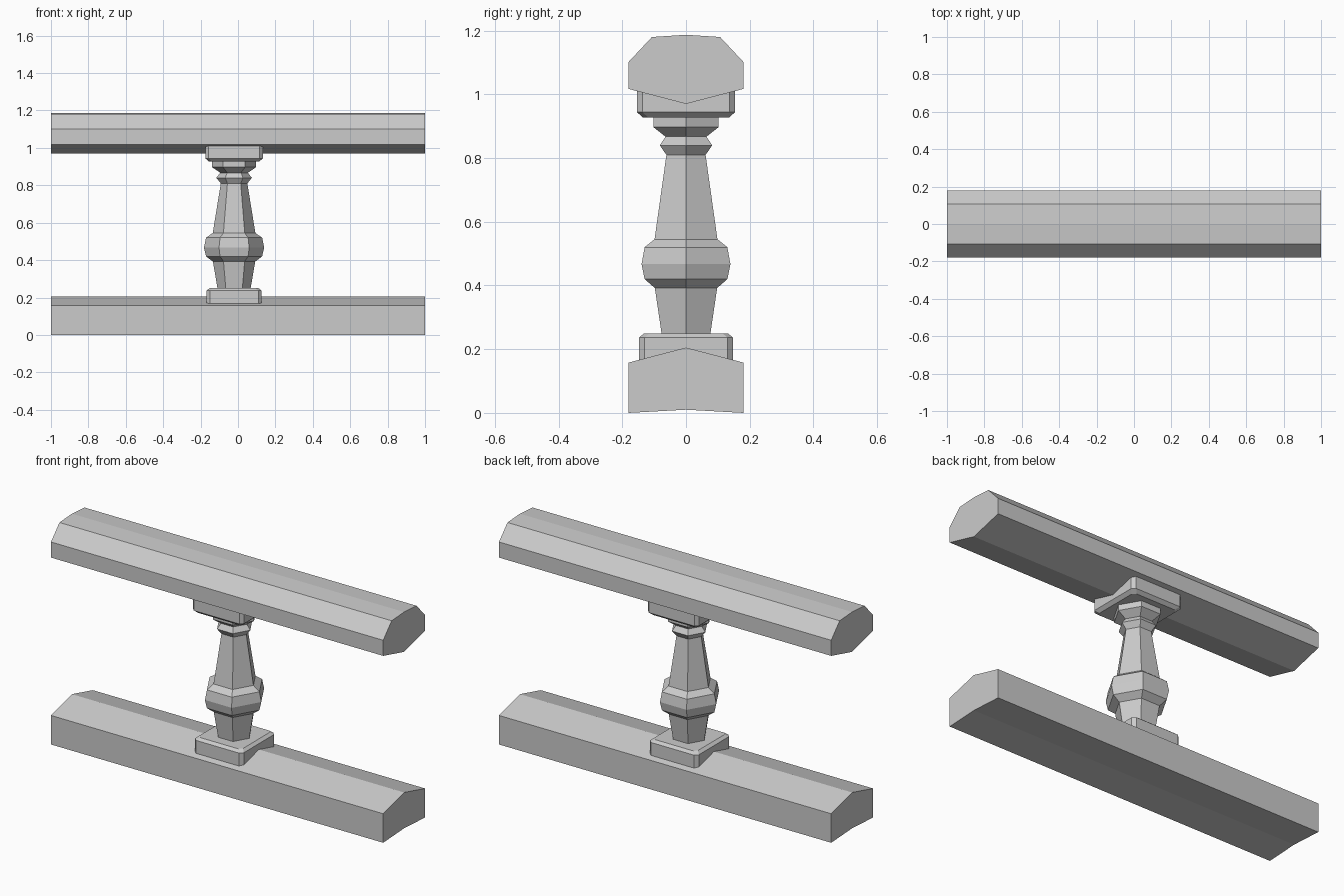
import bpy, bmesh, math

if "Cube" in bpy.data.objects:
    bpy.data.objects.remove(bpy.data.objects["Cube"])

stone = bpy.data.materials.new("grey stone")
stone.diffuse_color = (0.6, 0.6, 0.6, 1)
stone.use_nodes = True
stone.node_tree.nodes["Principled BSDF"].inputs["Base Color"].default_value = stone.diffuse_color
CX = -0.021  # baluster sits slightly off centre


def loft(name, rings):
    """Join equal-sized rings of points into a closed flat-shaded solid."""
    bm = bmesh.new()
    loops = [[bm.verts.new(p) for p in ring] for ring in rings]
    n = len(loops[0])
    for a, b in zip(loops, loops[1:]):
        for i in range(n):
            j = (i + 1) % n
            bm.faces.new((a[i], a[j], b[j], b[i]))
    bm.faces.new(loops[0][::-1])
    bm.faces.new(loops[-1])
    bmesh.ops.recalc_face_normals(bm, faces=bm.faces)
    me = bpy.data.meshes.new(name)
    bm.to_mesh(me)
    bm.free()
    me.materials.append(stone)
    ob = bpy.data.objects.new(name, me)
    bpy.context.collection.objects.link(ob)
    return ob


def rail(name, half):
    # half profile (y, z) from bottom centre to top centre, mirrored in y
    prof = half + [(-y, z) for y, z in half[-2:0:-1]]
    loft(name, [[(x, y, z) for y, z in prof] for x in (-1, 1)])


def turned(name, profile):
    # hexagonal turning with corners pointing along x; profile is (radius, z)
    loft(name, [[(CX + r * math.cos(k * math.pi / 3),
                  r * math.sin(k * math.pi / 3), z) for k in range(6)]
                for r, z in profile])


def plate(name, levels, chamfer=0.017):
    # square plate with cut corners; levels are (half size, z)
    rings = []
    for h, z in levels:
        c = h - chamfer
        pts = [(h, -c), (h, c), (c, h), (-c, h), (-h, c), (-h, -c), (-c, -h), (c, -h)]
        rings.append([(CX + x, y, z) for x, y in pts])
    loft(name, rings)


# rails
rail("bottom_rail", [(0, 0.01), (0.18, 0), (0.18, 0.158), (0, 0.205)])
rail("top_rail", [(0, 0.97), (0.18, 1.017), (0.18, 1.102), (0.107, 1.18), (0, 1.187)])

# square plates joining the baluster to the rails
plate("base_plate", [(0.147, 0.155), (0.147, 0.237), (0.131, 0.25)])
plate("cap_plate", [(0.136, 0.928), (0.154, 0.944), (0.154, 1.018)])

# turned baluster
turned("baluster", [
    (0.087, 0.24), (0.113, 0.392),
    (0.150, 0.42), (0.161, 0.467), (0.150, 0.52), (0.114, 0.545),
    (0.071, 0.81), (0.095, 0.84), (0.074, 0.867),
    (0.118, 0.897), (0.118, 0.935)])
